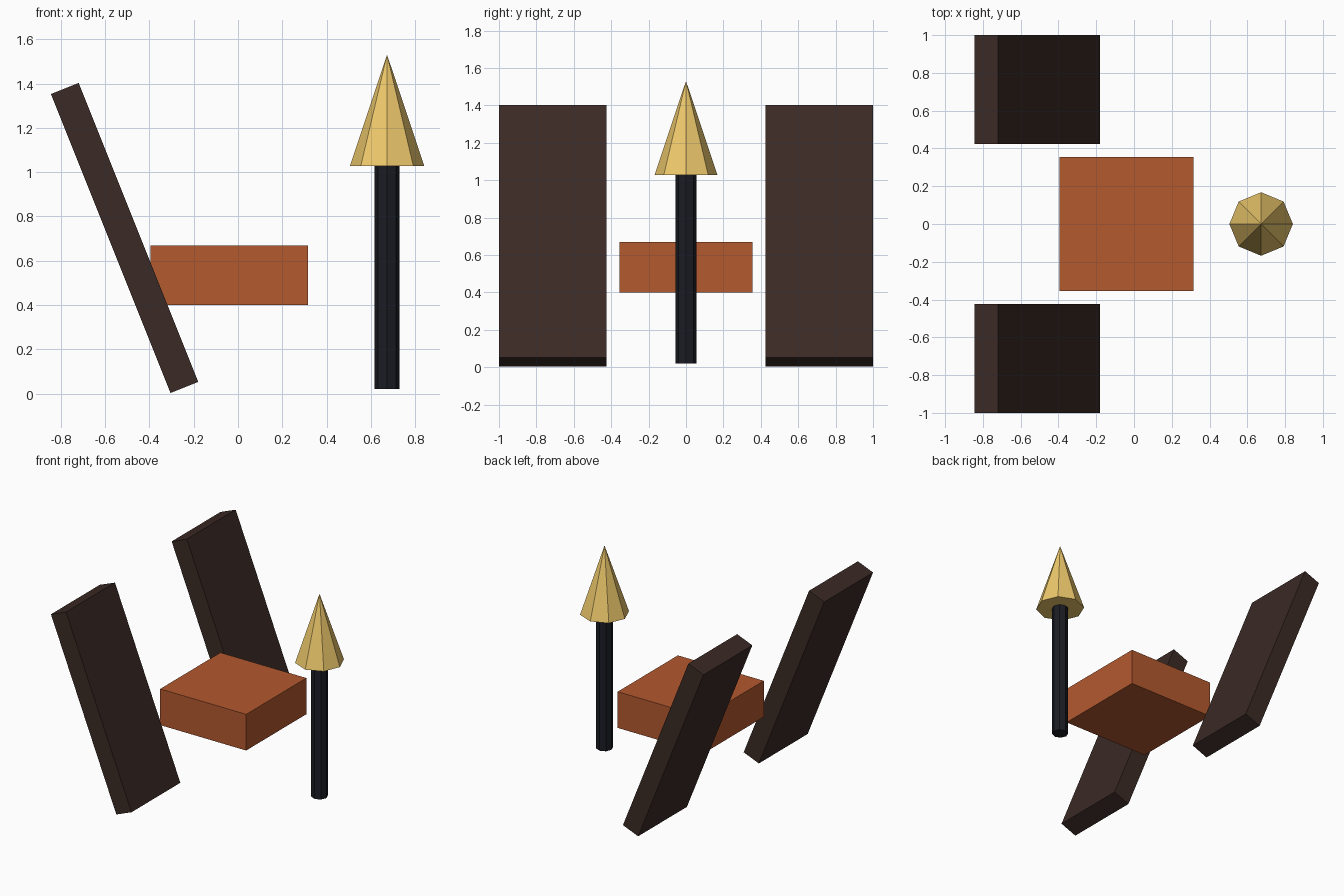
import bpy
from math import atan2

if "Cube" in bpy.data.objects:
    bpy.data.objects.remove(bpy.data.objects["Cube"])


def material(name, rgb):
    m = bpy.data.materials.new(name)
    m.diffuse_color = (*rgb, 1)
    m.use_nodes = True
    m.node_tree.nodes["Principled BSDF"].inputs["Base Color"].default_value = m.diffuse_color
    return m


brown = material("dark_brown", (0.043, 0.023, 0.018))
orange = material("burnt_orange", (0.45, 0.10, 0.028))
black = material("black", (0.011, 0.012, 0.017))
yellow = material("yellow", (0.85, 0.58, 0.15))


def finish(name, mat):
    ob = bpy.context.object
    ob.name = name
    ob.data.materials.append(mat)
    return ob


def box(name, loc, size, mat, tilt=0):
    bpy.ops.mesh.primitive_cube_add(size=1, location=loc, rotation=(0, tilt, 0))
    ob = finish(name, mat)
    ob.scale = size
    return ob


# Central block
box("body_block", (-0.039, 0, 0.535), (0.71, 0.71, 0.27), orange)

# Pair of leaning slabs, tops tipped towards -x
tilt = -atan2(0.54, 1.35)
for side, sy in (("front", -1), ("back", 1)):
    box(side + "_slab", (-0.512, sy * 0.712, 0.703), (0.135, 0.576, 1.454), brown, tilt)

# Eight-sided pole with a pointed tip
X = 0.673
bpy.ops.mesh.primitive_cylinder_add(vertices=8, radius=0.057, depth=1.01,
                                    location=(X, 0, 0.525))
finish("pole", black)
bpy.ops.mesh.primitive_cone_add(vertices=8, radius1=0.168, radius2=0, depth=0.503,
                                location=(X, 0, 1.279))
finish("pole_tip", yellow)
